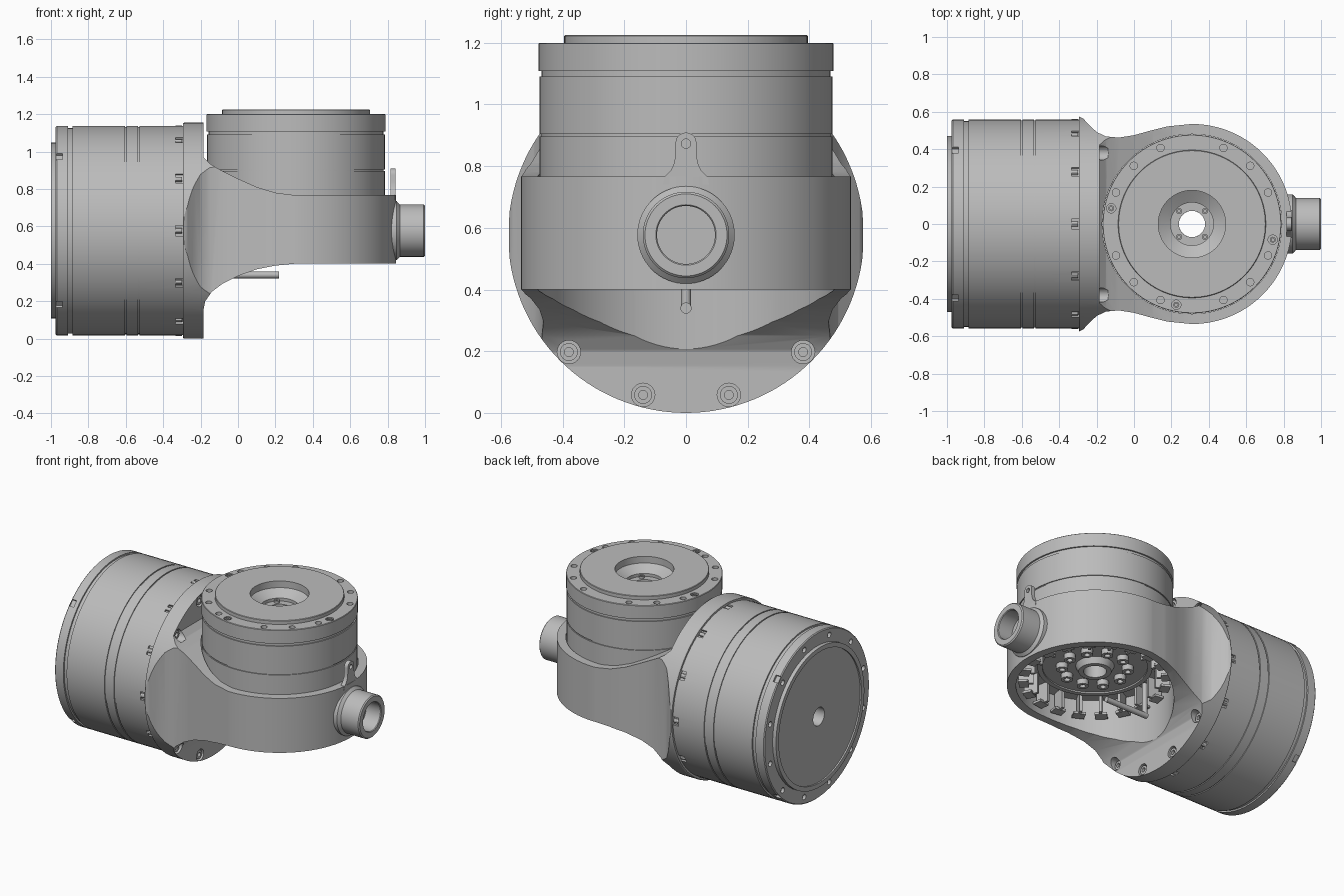
import bpy, bmesh
from math import pi, sin, cos, radians
from mathutils import Matrix, Vector

if "Cube" in bpy.data.objects:
    bpy.data.objects.remove(bpy.data.objects["Cube"])

AXIS_Z = 0.577          # height of the horizontal drive axis
JOINT_X = 0.31          # x of the vertical drive axis
X_FRAME = Matrix.Translation((0, 0, AXIS_Z)) @ Matrix.Rotation(pi / 2, 4, 'Y')
Z_FRAME = Matrix.Translation((JOINT_X, 0, 0))

metal = bpy.data.materials.new("satin grey metal")
metal.use_nodes = True
grey = (0.5, 0.5, 0.5, 1)
metal.diffuse_color = grey
metal.node_tree.nodes["Principled BSDF"].inputs["Base Color"].default_value = grey


def finish(name, bm):
    bmesh.ops.recalc_face_normals(bm, faces=bm.faces[:])
    mesh = bpy.data.meshes.new(name)
    bm.to_mesh(mesh)
    bm.free()
    mesh.materials.append(metal)
    ob = bpy.data.objects.new(name, mesh)
    bpy.context.collection.objects.link(ob)
    return ob


def spin(bm, points, frame, steps=96):
    """Revolve a closed (radius, height) outline about the frame's z axis."""
    verts = [bm.verts.new((r, 0, h)) for r, h in points]
    edges = [bm.edges.new((a, b)) for a, b in zip(verts, verts[1:] + verts[:1])
             if a.co.x + b.co.x > 0]
    made = bmesh.ops.spin(bm, geom=verts + edges, cent=(0, 0, 0), axis=(0, 0, 1),
                          angle=2 * pi, steps=steps, use_merge=False)
    new = set(verts) | {v for e in edges for f in e.link_faces for v in f.verts}
    stack = list(new)
    while stack:
        for e in stack.pop().link_edges:
            for v in e.verts:
                if v not in new:
                    new.add(v)
                    stack.append(v)
    new = list(new)
    bmesh.ops.transform(bm, matrix=frame, verts=new)
    bmesh.ops.remove_doubles(bm, verts=new, dist=1e-5)


def lathe(name, points, frame, steps=96):
    bm = bmesh.new()
    spin(bm, points, frame, steps)
    return finish(name, bm)


def prism(name, points, place, lo, hi):
    """Extrude a flat outline; place(a, b, depth) gives the 3D position."""
    bm = bmesh.new()
    face = bm.faces.new([bm.verts.new(place(a, b, lo)) for a, b in points])
    top = bmesh.ops.extrude_face_region(bm, geom=[face])["geom"]
    shift = Vector(place(0, 0, hi)) - Vector(place(0, 0, lo))
    bmesh.ops.translate(bm, vec=shift, verts=[g for g in top if isinstance(g, bmesh.types.BMVert)])
    return finish(name, bm)


def box(bm, frame, centre, size):
    m = frame @ Matrix.Translation(centre) @ Matrix.Diagonal((*size, 1))
    bmesh.ops.create_cube(bm, size=1, matrix=m)


def rod(bm, frame, radius, lo, hi, steps=20):
    m = frame @ Matrix.Translation((0, 0, (lo + hi) / 2))
    bmesh.ops.create_cone(bm, cap_ends=True, segments=steps, radius1=radius,
                          radius2=radius, depth=hi - lo, matrix=m)


def bolt(bm, frame, radius, lo, hi):
    """Socket head cap screw standing on lo with its head at hi."""
    r, s = radius, radius * 0.5
    floor = hi + (lo - hi) * 0.5
    spin(bm, [(0, floor), (s, floor), (s, hi), (r, hi), (r, lo), (0, lo)], frame, 18)


def around(frame, degrees, radius):
    return frame @ Matrix.Rotation(radians(degrees), 4, 'Z') @ Matrix.Translation((radius, 0, 0))


def combine(target, cutter, operation):
    mod = target.modifiers.new(operation, 'BOOLEAN')
    mod.operation, mod.object, mod.solver = operation, cutter, 'EXACT'
    bpy.context.view_layer.objects.active = target
    bpy.ops.object.modifier_apply(modifier=mod.name)
    bpy.data.objects.remove(cutter)


def seam(r, h, depth=0.006, half=0.004):
    return [(r, h - half), (r - depth, h - half), (r - depth, h + half), (r, h + half)]


# Horizontal drive: stepped drum with grooves, end cap and centre hole
drum = lathe("horizontal_drive_body", [
    (0, -.88), (.06, -.88), (.06, -.99), (.44, -.99), (.44, -1), (.47, -1), (.47, -.975),
    (.554, -.975), (.56, -.969), (.56, -.91), (.55, -.91), (.55, -.885), (.56, -.885),
    *seam(.56, -.6), *seam(.56, -.53), (.56, -.28), (0, -.28)], X_FRAME)
bm = bmesh.new()
for i in range(12):
    rod(bm, around(X_FRAME, 30 * i + 15, .513), .018, -.99, -.955, 16)
    box(bm, around(X_FRAME, 30 * i, .56), (0, 0, -.315), (.03, .055, .04))
for i in range(4):
    box(bm, around(X_FRAME, 90 * i + 45, .56), (0, 0, -.955), (.03, .045, .036))
combine(drum, finish("drum_cutter", bm), 'DIFFERENCE')

# Screws sitting in the drum's rim pockets
bm = bmesh.new()
for i in range(12):
    rod(bm, around(X_FRAME, 30 * i, .548), .014, -.335, -.3, 12)
finish("rim_screws", bm)

# Elbow housing: plan outline, side outline and round flange intersected
half = [(-.32, .6), (-.295, .576), (-.27, .562), (-.24, .53), (-.2, .492), (-.15, .468),
        (-.08, .462), (0, .475), (.08, .497), (.18, .522)]
half += [(JOINT_X + .535 * sin(radians(a)), .535 * cos(radians(a))) for a in range(0, 90, 5)]
plan = half + [(JOINT_X + .535, 0)] + [(x, -y) for x, y in reversed(half)]
housing = prism("elbow_housing", plan, lambda a, b, d: (a, b, d), -.1, 1.3)
side = [(-.295, 1.2), (-.185, 1.2), (-.185, .97), (-.15, .935), (-.1, .905), (0, .855),
        (.1, .81), (.2, .78), (.3, .767), (.95, .767), (.95, .4), (.3, .4), (.2, .39),
        (.1, .37), (0, .335), (-.08, .295), (-.14, .25), (-.175, .2), (-.185, .15),
        (-.185, -.05), (-.295, -.05)]
combine(housing, prism("side_cutter", side, lambda a, b, d: (a, d, b), -.8, .8), 'INTERSECT')
combine(housing, lathe("flange_cutter", [(0, -.35), (.57, -.35), (.57, -.3), (.577, -.288),
        (.577, 1), (0, 1)], X_FRAME, 128), 'INTERSECT')
combine(housing, lathe("bore_cutter", [(0, -.2), (.48, -.2), (.48, 1.4), (0, 1.4)],
        Z_FRAME, 128), 'DIFFERENCE')

# Flange bolts in round pockets, four above and four below
spots = [c + d for c in (0, 180) for d in (-45, -15, 15, 45)]
bm = bmesh.new()
for a in spots:
    rod(bm, around(X_FRAME, a, .537), .038, -.235, -.14, 24)
combine(housing, finish("pocket_cutter", bm), 'DIFFERENCE')
bm = bmesh.new()
for a in spots:
    bolt(bm, around(X_FRAME, a, .537), .029, -.238, -.192)
finish("flange_bolts", bm)

# Vertical drive: grooved drum with raised output plate and through hole
rotor = lathe("vertical_drive_body", [
    (.07, .54), (.07, 1.12), (.115, 1.12), (.115, 1.14), (.165, 1.17), (.18, 1.18),
    (.18, 1.225), (.392, 1.225), (.395, 1.222), (.395, 1.2), (.475, 1.2), (.478, 1.197),
    (.478, 1.108), (.468, 1.108), (.468, 1.09), (.475, 1.09), *seam(.475, .9)[::-1],
    (.475, .57), (.35, .57), (.35, .53), (.32, .53), (.32, .54)], Z_FRAME)
bm = bmesh.new()
for i in range(16):
    if i % 4:
        rod(bm, around(Z_FRAME, 22.5 * i, .44), .02, 1.175, 1.25, 16)
for a in (169, 259, 349):
    rod(bm, around(Z_FRAME, a, .44), .025, 1.185, 1.25, 16)
combine(rotor, finish("output_cutter", bm), 'DIFFERENCE')

bm = bmesh.new()
for a in (169, 259, 349):
    bolt(bm, around(Z_FRAME, a, .44), .016, 1.18, 1.2)
for i in range(4):
    bolt(bm, around(Z_FRAME, 90 * i + 45, .097), .016, 1.115, 1.135)
finish("output_screws", bm)

# Underside of the vertical drive: hub, bolt circle and ribbed crown
lathe("underside_hub", [(.07, .5), (.1, .5), (.12, .545), (.07, .545)], Z_FRAME, 48)
bm = bmesh.new()
for i in range(10):
    bolt(bm, around(Z_FRAME, 36 * i, .2), .036, .545, .505)
finish("underside_bolts", bm)
bm = bmesh.new()
for i in range(20):
    f = around(Z_FRAME, 18 * i + 9, .42)
    box(bm, f, (0, 0, .505), (.09, .018, .14))
    box(bm, f, (.015, 0, .44), (.06, .075, .016))
finish("underside_ribs", bm)

# Bent rod hanging below the crown
bm = bmesh.new()
rod(bm, Matrix.Translation((0, 0, .34)) @ Matrix.Rotation(pi / 2, 4, 'Y'), .018, -.1, .22)
rod(bm, Matrix.Translation((-.085, 0, 0)), .016, .34, .56)
finish("underside_rod", bm)

# Cable connector on the far side of the housing
lathe("cable_connector", [(0, .8), (.158, .8), (.158, .848), (.14, .865), (.14, .993),
      (.133, 1), (.098, 1), (.094, .995), (.094, .89), (0, .89)], X_FRAME, 64)

# Upright lug with eyelet above the connector
left = [(-.075, .74), (-.07, .765), (-.05, .785), (-.038, .81), (-.034, .84)]
arc = [(-.034 * cos(radians(a)), .875 + .034 * sin(radians(a))) for a in range(0, 181, 15)]
lug = prism("eyelet_lug", left + arc + [(-y, z) for y, z in reversed(left)],
            lambda a, b, d: (d, a, b), .815, .842)
bm = bmesh.new()
rod(bm, Matrix.Translation((0, 0, .873)) @ Matrix.Rotation(pi / 2, 4, 'Y'), .015, .7, .95)
combine(lug, finish("eyelet_cutter", bm), 'DIFFERENCE')

# Smooth shading with sharp edges kept
bpy.ops.object.select_all(action='DESELECT')
for ob in bpy.context.scene.objects:
    if ob.type == 'MESH':
        ob.select_set(True)
        bpy.context.view_layer.objects.active = ob
bpy.ops.object.shade_smooth_by_angle(angle=radians(30))
